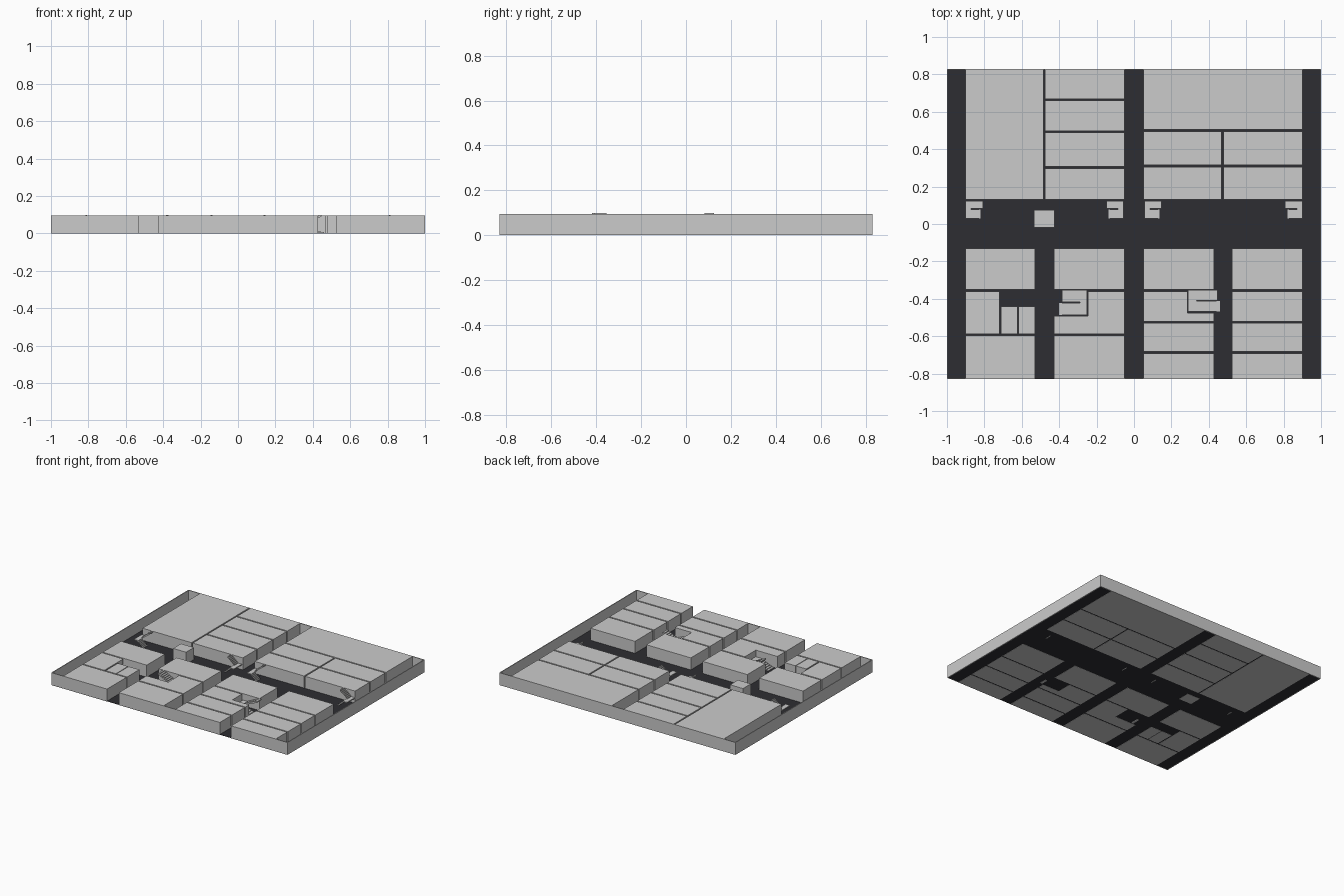
import bpy, bmesh

if "Cube" in bpy.data.objects:
    bpy.data.objects.remove(bpy.data.objects["Cube"])

H = 0.095      # block height
G = 0.005      # half gap between neighbouring rooms
T = 0.006      # outer wall thickness
Y = 0.83       # half depth

dark = bpy.data.materials.new("dark_floor")
dark.diffuse_color = (0.027, 0.027, 0.032, 1)
dark.use_nodes = True
dark.node_tree.nodes["Principled BSDF"].inputs["Base Color"].default_value = dark.diffuse_color


def prism(name, pts, z0, z1, mat=None):
    """Extrude a counter-clockwise xy outline from z0 to z1."""
    bm = bmesh.new()
    face = bm.faces.new([bm.verts.new((x, y, z0)) for x, y in pts])
    ext = bmesh.ops.extrude_face_region(bm, geom=[face])
    for v in ext["geom"]:
        if isinstance(v, bmesh.types.BMVert):
            v.co.z = z1
    bmesh.ops.recalc_face_normals(bm, faces=bm.faces)
    me = bpy.data.meshes.new(name)
    bm.to_mesh(me)
    bm.free()
    ob = bpy.data.objects.new(name, me)
    bpy.context.collection.objects.link(ob)
    if mat:
        me.materials.append(mat)
    return ob


def box(name, x0, x1, y0, y1, z0=0, z1=H, mat=None):
    return prism(name, [(x0, y0), (x1, y0), (x1, y1), (x0, y1)], z0, z1, mat)


def column(name, x0, x1, ys):
    """Rooms stacked along y, with a thin gap at every inner division."""
    for i in range(len(ys) - 1):
        lo = ys[i] + (G if i else 0)
        hi = ys[i + 1] - (G if i < len(ys) - 2 else 0)
        box(f"{name}_{i + 1}", x0, x1, lo, hi)


def flight(name, xa, xb, za, zb, y0, y1, n=7):
    """Stepped flight rising from xa,za to xb,zb with a sloped underside."""
    dx, dz = (xb - xa) / n, (zb - za) / n
    pts = [(xa, za)]
    for i in range(n):
        pts += [(xa + i * dx, za + (i + 1) * dz), (xa + (i + 1) * dx, za + (i + 1) * dz)]
    pts += [(xb, zb - 1.3 * dz), (xa + dx, za)]
    ob = prism(name, pts, 0, 1)
    for v in ob.data.vertices:
        x, z, t = v.co
        v.co = (x, y0 + t * (y1 - y0), z)
    bm = bmesh.new()
    bm.from_mesh(ob.data)
    bmesh.ops.recalc_face_normals(bm, faces=bm.faces)
    bm.to_mesh(ob.data)
    bm.free()


def stairs(name, back, land, low, high, y0, ym, y1):
    """Half-turn stair: landing from back to land, flights ending at low and high."""
    flight(name + "_lower_flight", low, land, 0, 0.048, y0, ym - 0.002)
    flight(name + "_upper_flight", land, high, 0.048, 0.099, ym + 0.002, y1)
    box(name + "_landing", min(back, land), max(back, land), y0, y1, 0.04, 0.048)


# Corridor floor
box("floor", -1 + T, 1 - T, -Y, Y - T, 0.001, 0.003, dark)

# Outer walls, open at the two front corridors
for s in (-1, 1):
    box("side_wall", min(s, s * (1 - T)), max(s, s * (1 - T)), -Y, Y)
box("back_wall", -1, 1, Y - T, Y)
for x0, x1 in ((-1, -0.528), (-0.428, 0.427), (0.523, 1)):
    box("front_wall", x0, x1, -Y, -Y + T)

# Back rooms
box("back_left_hall", -0.9, -0.48 - G, 0.13, Y)
column("back_middle_room", -0.48 + G, -0.05, (0.13, 0.303, 0.493, 0.664, Y))
box("back_right_hall", 0.05, 0.9, 0.5 + G, Y)
for i, (x0, x1) in enumerate(((0.05, 0.473 - G), (0.473 + G, 0.9))):
    column(f"back_right_room_{i}", x0, x1, (0.13, 0.311, 0.5 - G))

# Front rooms, first block with side passage
top = -0.355
box("first_block_rear", -0.9, -0.528, top + G, -0.13)
box("first_block_middle", -0.9, -0.715 - G, -0.592 + G, top - G)
box("closet_left", -0.71, -0.62 - G / 2, -0.592 + G, -0.44)
box("closet_right", -0.62 + G / 2, -0.528, -0.592 + G, -0.44)
box("first_block_front", -0.9, -0.528, -Y, -0.592 - G)

# Second block with stairwell
box("second_block_rear", -0.428, -0.05, top + G, -0.13)
prism("second_block_middle", [(-0.428, -0.587), (-0.05, -0.587), (-0.05, top - G),
                              (-0.246, top - G), (-0.246, -0.493), (-0.428, -0.493)], 0, H)
box("second_block_front", -0.428, -0.05, -Y, -0.597)

# Third block with stairwell
box("third_block_rear", 0.05, 0.427, top + G, -0.13)
prism("third_block_middle", [(0.05, -0.52), (0.427, -0.52), (0.427, -0.475),
                             (0.285, -0.475), (0.285, top - G), (0.05, top - G)], 0, H)
column("third_block_front", 0.05, 0.427, (-Y, -0.687, -0.525 - G))

# Fourth block
column("fourth_block_room", 0.523, 0.9, (-Y, -0.687, -0.525, top, -0.13))

# Lift shaft
box("lift_shaft", -0.535, -0.426, -0.02, 0.075)

# Stairs along the main corridor, mirrored about x = 0
for s in (-1, 1):
    stairs("outer_stairs", s * 0.902, s * 0.872, s * 0.82, s * 0.806, 0.03, 0.08, 0.124)
    stairs("inner_stairs", s * 0.055, s * 0.085, s * 0.136, s * 0.146, 0.03, 0.08, 0.124)

# Stairs in the stairwells
stairs("left_well_stairs", -0.25, -0.29, -0.402, -0.386, -0.487, -0.42, -0.354)
stairs("right_well_stairs", 0.29, 0.335, 0.46, 0.446, -0.469, -0.41, -0.354)
